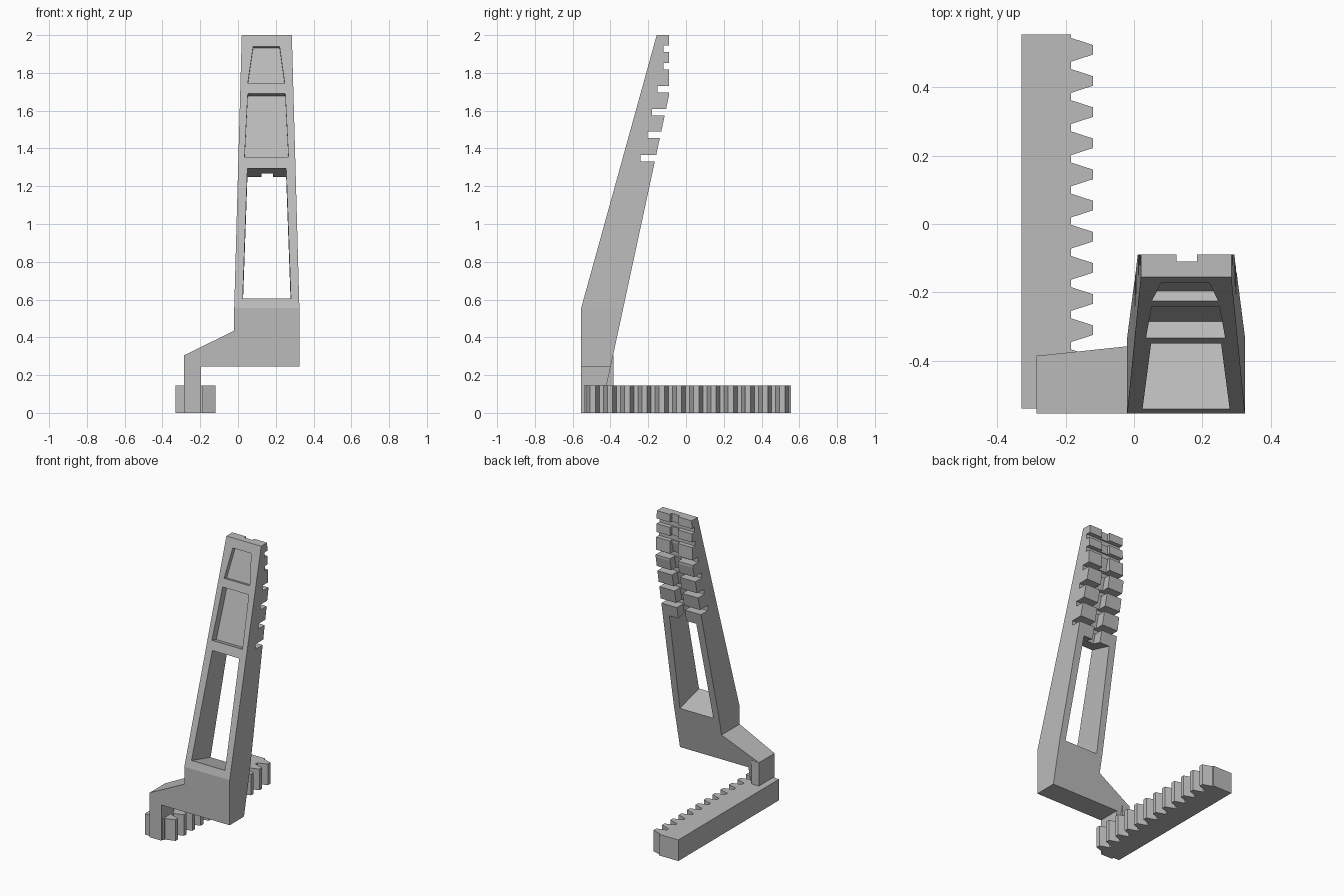
import bpy
import bmesh
from mathutils import Vector

if "Cube" in bpy.data.objects:
    bpy.data.objects.remove(bpy.data.objects["Cube"], do_unlink=True)

grey = bpy.data.materials.new("plain_grey")
grey.use_nodes = True
grey.diffuse_color = (0.5, 0.5, 0.5, 1)
grey.node_tree.nodes["Principled BSDF"].inputs["Base Color"].default_value = (0.5, 0.5, 0.5, 1)


def loft(name, start, end):
    """Solid between two matching outlines."""
    bm = bmesh.new()
    a = [bm.verts.new(p) for p in start]
    b = [bm.verts.new(p) for p in end]
    bm.faces.new(a)
    bm.faces.new(b[::-1])
    for i in range(len(a)):
        j = (i + 1) % len(a)
        bm.faces.new((a[i], b[i], b[j], a[j]))
    bmesh.ops.recalc_face_normals(bm, faces=bm.faces)
    mesh = bpy.data.meshes.new(name)
    bm.to_mesh(mesh)
    bm.free()
    mesh.materials.append(grey)
    obj = bpy.data.objects.new(name, mesh)
    bpy.context.collection.objects.link(obj)
    return obj


def combine(target, tool, operation):
    """Apply a boolean and discard the tool."""
    mod = target.modifiers.new(operation, "BOOLEAN")
    mod.operation, mod.object, mod.solver = operation, tool, "EXACT"
    bpy.context.view_layer.objects.active = target
    bpy.ops.object.modifier_apply(modifier=mod.name)
    bpy.data.objects.remove(tool, do_unlink=True)


JOINT, TOP, FRONT, BACK = 0.555, 2.0, -0.555, -0.09
LEAN = (-0.155 - FRONT) / (TOP - JOINT)


def front_y(z):
    return FRONT + LEAN * (z - JOINT)


def back_y(z):
    return min(BACK, BACK + 0.2153 * (z - 1.68))


def side_x(z):
    t = (z - JOINT) / (TOP - JOINT)
    return -0.02 + 0.04 * t, 0.325 - 0.04 * t


# Leaning tower: side profile with the notched back edge
profile = [(FRONT, JOINT), (back_y(JOINT), JOINT)]
notches = [(1.33, -0.24), (1.455, -0.205), (1.575, -0.18),
           (1.695, -0.15), (1.817, -0.12), (1.91, -0.12)]
for z, depth in notches:
    if z > 1.68 > z - 0.1:
        profile.append((BACK, 1.68))
    hi = z + 0.035
    profile += [(back_y(z), z), (depth, z), (depth, hi), (back_y(hi), hi)]
profile += [(BACK, TOP), (front_y(TOP), TOP)]
tower = loft("tower",
             [(side_x(z)[0], y, z) for y, z in profile],
             [(side_x(z)[1], y, z) for y, z in profile])

# Foot and side arm with its post, ending on the slanted back plane
outline = [(-0.285, 0), (-0.195, 0), (-0.195, 0.245), (0.325, 0.245),
           (0.325, JOINT), (-0.02, JOINT), (-0.02, 0.435), (-0.285, 0.305)]
foot = loft("foot",
            [(x, FRONT, z) for x, z in outline],
            [(x, back_y(z), z) for x, z in outline])
combine(tower, foot, "UNION")

# Window and two pockets, cut square to the leaning front
inward = Vector((0, 1, -LEAN)).normalized()
openings = [(0.605, 1.295, 0.025, 0.28, 0.05, 0.255, 0.5),
            (1.355, 1.69, 0.035, 0.267, 0.052, 0.25, 0.05),
            (1.745, 1.94, 0.052, 0.247, 0.08, 0.22, 0.03)]
for low, high, bl, br, tl, tr, depth in openings:
    corners = [Vector((x, front_y(z), z)) for x, z in
               ((bl, low), (br, low), (tr, high), (tl, high))]
    cutter = loft("opening_cutter", [c - inward * 0.03 for c in corners],
                  [c + inward * depth for c in corners])
    combine(tower, cutter, "DIFFERENCE")

# Central groove down the back, deepening towards the window
groove = [(0.1, 2.1), (-0.11, 2.1), (-0.11, 1.8), (-0.258, 1.22), (0.1, 1.22)]
cutter = loft("groove_cutter", [(0.125, y, z) for y, z in groove],
              [(0.185, y, z) for y, z in groove])
combine(tower, cutter, "DIFFERENCE")

# Upright block behind the post
block = [(-0.285, -0.54), (-0.23, -0.54), (-0.23, -0.385), (-0.285, -0.385)]
loft("post_block", [(x, y, 0) for x, y in block], [(x, y, 0.305) for x, y in block])

# Toothed rack
rack = [(-0.33, 0.555), (-0.33, -0.54), (-0.185, -0.54)]
for i in reversed(range(12)):
    y = 0.51 - 0.0912 * i
    rack += [(-0.185, y - 0.035), (-0.12, y - 0.014),
             (-0.12, y + 0.014), (-0.185, y + 0.035)]
rack.append((-0.185, 0.555))
loft("toothed_rack", [(x, y, 0) for x, y in rack], [(x, y, 0.145) for x, y in rack])
